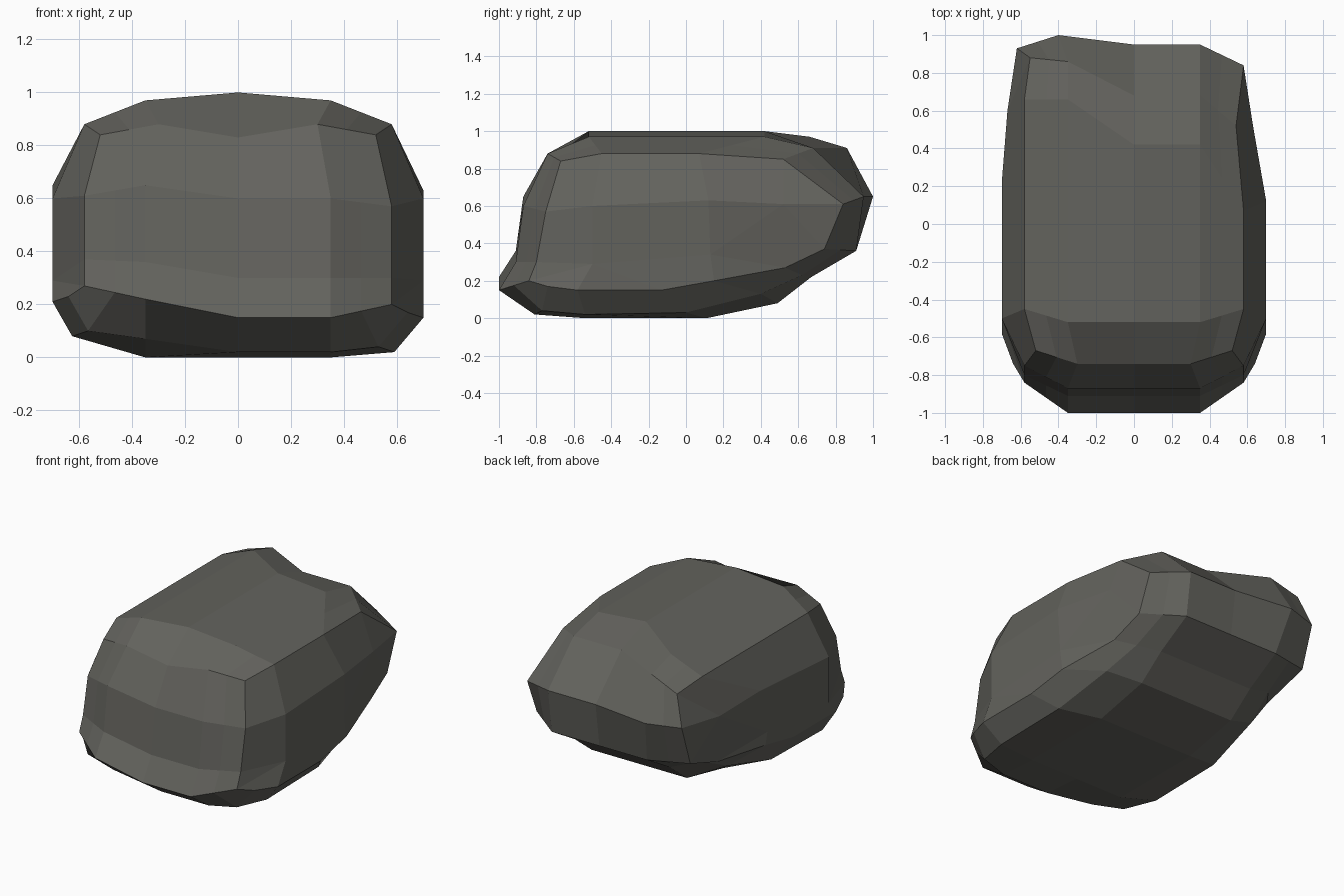
import bpy, bmesh
from mathutils import Vector

if "Cube" in bpy.data.objects:
    bpy.data.objects.remove(bpy.data.objects["Cube"])

# Centre (y, z) outline, from the front lip up, over the top, down the back and under
CENTRE = [(-1, .15), (-.91, .30), (-.87, .60), (-.74, .83), (-.52, 1.0), (.42, 1.0), (.68, .91),
          (.95, .65), (.91, .36), (.67, .22), (.49, .08), (.11, 0), (-.54, 0), (-.81, .02)]
# Edge of the side face (x, y, z), same order
EDGE = [(.58, -.84, .20), (.58, -.80, .30), (.58, -.75, .57), (.52, -.67, .84), (.58, -.45, .88),
        (.58, .07, .88), (.54, .52, .85), (.58, .84, .61), (.58, .74, .37), (.60, .53, .27),
        (.69, .15, .20), (.70, -.13, .15), (.70, -.58, .15), (.64, -.74, .17)]
# Lower chamfer row between the side and the underside (points 9 to 13)
LOW = [(.50, .62, .23), (.55, .40, .13), (.59, .0, .03), (.59, -.54, .02), (.53, -.77, .04)]
# Bulge of the side face
BULGE = [(.70, -.50, .60), (.70, .12, .63), (.63, .52, .61), (.70, -.50, .29), (.69, .13, .34)]
A, B, C, D, E = range(14, 19)
SIDE = [(1, 2, A, D), (2, 3, 4, A), (4, 5, B, A), (5, 6, C, B), (6, 7, C), (7, 8, C), (8, 9, E, C),
        (C, E, B), (9, 10, E), (A, B, E, D), (D, E, 10, 11), (D, 11, 12), (0, 1, D), (0, D, 12, 13)]


def section(x, changes):
    pts = [Vector((x, y, z)) for y, z in CENTRE]
    for i, (y, z) in changes.items():
        pts[i] = Vector((x, y, z))
    return pts


def side_points(sign, edge_changes, bulge_changes, inner, lift):
    """Edge loop, chamfer loop and bulge points of one side."""
    edge = [Vector(edge_changes.get(i, p)) for i, p in enumerate(EDGE)]
    bulge = [Vector(bulge_changes.get(i, p)) for i, p in enumerate(BULGE)]
    low = [Vector(p) + Vector((lift * .6, 0, lift)) for p in LOW]
    for p in edge + bulge + low:
        p.x *= sign
    for i in range(10, 14):
        edge[i].z += lift
    chamfer = [(edge[i] + inner[i]) / 2 for i in range(9)] + low
    return edge, chamfer, bulge


middle = section(0, {})
right_mid = section(.35, {3: (-.74, .88), 4: (-.52, .97), 5: (.42, .97)})
left_mid = section(-.35, {0: (-1, .22), 1: (-.91, .36), 2: (-.87, .65), 3: (-.74, .88), 4: (-.52, .97),
                          5: (.66, .97), 6: (.86, .91), 7: (1, .65), 13: (-.81, .07)})
right_mid[3].x, left_mid[3].x, left_mid[7].x = .30, -.30, -.40

right_edge, right_low, right_bulge = side_points(1, {}, {}, right_mid, 0)
left_edge, left_low, left_bulge = side_points(
    -1, {0: (.58, -.84, .27), 1: (.58, -.80, .37), 2: (.58, -.75, .61), 5: (.58, .66, .88),
         6: (.55, .88, .84), 7: (.62, .93, .65), 8: (.62, .84, .38)},
    {1: (.70, .22, .65), 2: (.67, .60, .62)}, left_mid, .06)

# Loft the sections from left to right, then close both sides
bm = bmesh.new()
loops = [[bm.verts.new(p) for p in s]
         for s in (left_edge, left_low, left_mid, middle, right_mid, right_low, right_edge)]
for a, b in zip(loops, loops[1:]):
    for i in range(14):
        j = (i + 1) % 14
        bm.faces.new((a[i], a[j], b[j], b[i]))
for loop, bulge in ((loops[0], left_bulge), (loops[-1], right_bulge)):
    verts = loop + [bm.verts.new(p) for p in bulge]
    for f in SIDE:
        bm.faces.new([verts[i] for i in f])
bmesh.ops.recalc_face_normals(bm, faces=bm.faces[:])

mesh = bpy.data.meshes.new("rock")
bm.to_mesh(mesh)
bm.free()
rock = bpy.data.objects.new("rock", mesh)
bpy.context.collection.objects.link(rock)
stone = bpy.data.materials.new("dark grey stone")
stone.diffuse_color = (.125, .124, .110, 1)
stone.use_nodes = True
stone.node_tree.nodes["Principled BSDF"].inputs["Base Color"].default_value = stone.diffuse_color
mesh.materials.append(stone)
